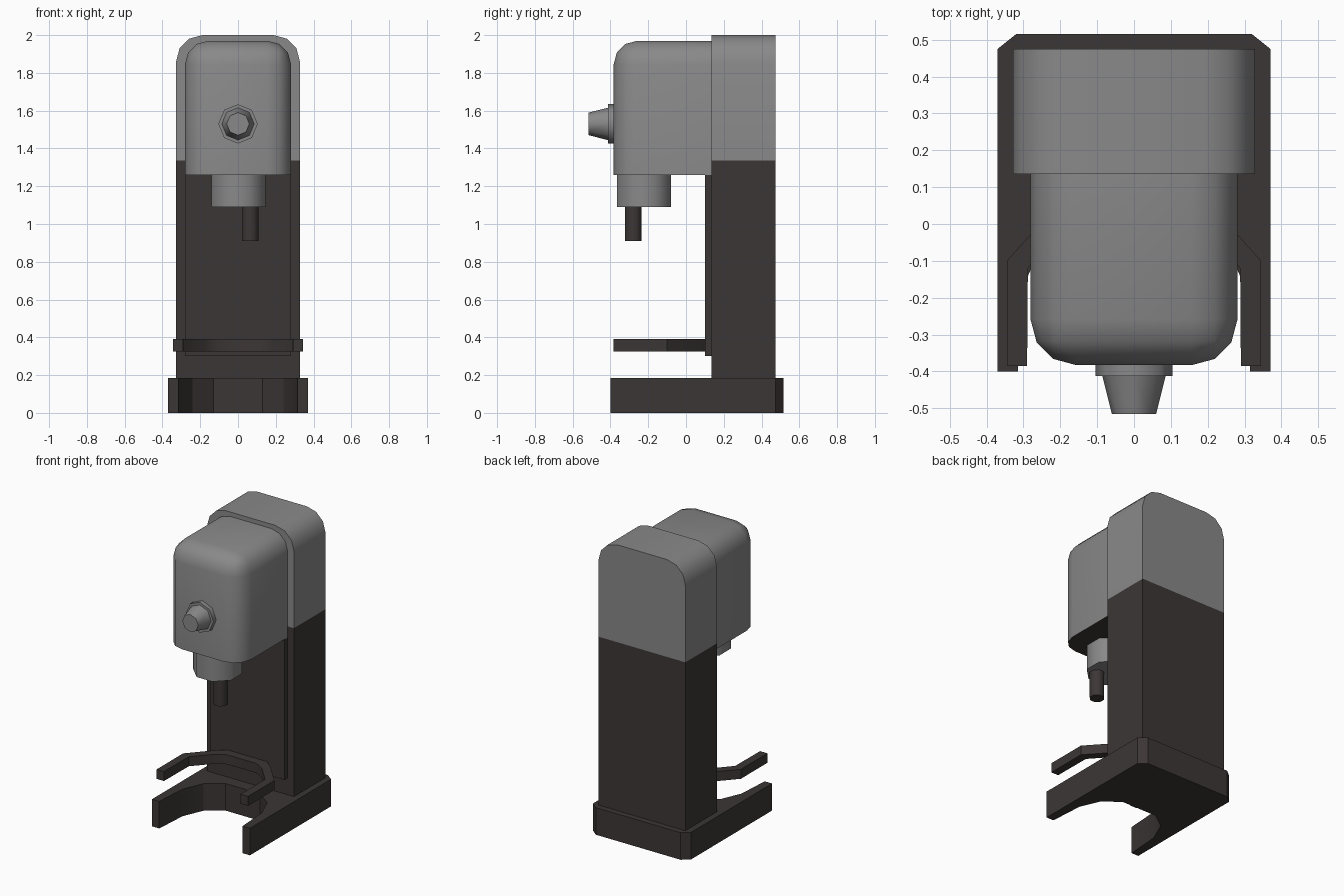
import bpy, bmesh, math
from mathutils import Matrix

if "Cube" in bpy.data.objects:
    bpy.data.objects.remove(bpy.data.objects["Cube"])


def material(name, rgb):
    m = bpy.data.materials.new(name)
    m.diffuse_color = (*rgb, 1)
    m.use_nodes = True
    m.node_tree.nodes["Principled BSDF"].inputs["Base Color"].default_value = m.diffuse_color
    return m


GREY = material("metal grey", (0.25, 0.25, 0.25))
DARK = material("dark brown", (0.046, 0.037, 0.037))


def finish(name, bm, mats, rule=None, angle=50):
    """Turn a bmesh into an object; rule picks the material per face."""
    bmesh.ops.recalc_face_normals(bm, faces=bm.faces)
    for f in bm.faces:
        f.smooth = True
        f.material_index = rule(f) if rule else 0
    me = bpy.data.meshes.new(name)
    bm.to_mesh(me)
    bm.free()
    ob = bpy.data.objects.new(name, me)
    bpy.context.collection.objects.link(ob)
    for m in mats:
        me.materials.append(m)
    bpy.ops.object.select_all(action='DESELECT')
    ob.select_set(True)
    bpy.context.view_layer.objects.active = ob
    bpy.ops.object.shade_smooth_by_angle(angle=math.radians(angle))
    return ob


def box(x, y0, y1, z0, z1):
    bm = bmesh.new()
    bmesh.ops.create_cube(bm, size=1)
    for v in bm.verts:
        v.co = (v.co.x * 2 * x, (y0 + y1) / 2 + v.co.y * (y1 - y0),
                (z0 + z1) / 2 + v.co.z * (z1 - z0))
    return bm


def round_edges(bm, test, r):
    edges = [e for e in bm.edges if test((e.verts[0].co + e.verts[1].co) / 2)]
    bmesh.ops.bevel(bm, geom=edges, offset=r, segments=3, profile=0.5, affect='EDGES')


def slab(half, z0, z1):
    """Extrude a left-right symmetric outline, given by its right half."""
    pts = half + [(-x, y) for x, y in reversed(half)]
    bm = bmesh.new()
    f = bm.faces.new([bm.verts.new((x, y, z0)) for x, y in pts])
    up = bmesh.ops.extrude_face_region(bm, geom=[f])["geom"]
    bmesh.ops.translate(bm, vec=(0, 0, z1 - z0),
                        verts=[v for v in up if isinstance(v, bmesh.types.BMVert)])
    return bm


def cone(name, sides, r0, r1, h, loc, mat, forward=False):
    bm = bmesh.new()
    m = Matrix.Translation(loc)
    if forward:
        m = m @ Matrix.Rotation(math.pi / 2, 4, 'X')
    m = m @ Matrix.Rotation(math.pi / sides if not forward else 0, 4, 'Z')
    bmesh.ops.create_cone(bm, cap_ends=True, segments=sides, radius1=r0, radius2=r1,
                          depth=h, matrix=m)
    finish(name, bm, [mat])


# Forked base: back edge, outer side, leg tip, then the bowl opening
finish("base", slab([(0.32, 0.515), (0.37, 0.475), (0.37, -0.4), (0.315, -0.4),
                     (0.30, -0.17), (0.24, -0.03), (0.13, 0.05)], 0, 0.185),
       [DARK], angle=30)

# Bowl support fork
finish("bowl_fork", slab([(0.14, 0.11), (0.21, 0.05), (0.345, -0.1), (0.345, -0.385),
                          (0.29, -0.385), (0.288, -0.12), (0.18, 0.0), (0.11, 0.04)],
                         0.325, 0.39), [DARK], angle=30)

# Column with rounded shoulders, cut where the colour changes
bm = box(0.328, 0.135, 0.475, 0.18, 2.0)
round_edges(bm, lambda c: abs(c.x) > 0.3 and c.z > 1.9, 0.14)
bmesh.ops.bisect_plane(bm, geom=bm.verts[:] + bm.edges[:] + bm.faces[:],
                       plane_co=(0, 0, 1.335), plane_no=(0, 0, 1))
finish("column", bm, [GREY, DARK], lambda f: int(f.calc_center_median().z < 1.335))

# Raised plate on the column front
finish("column_plate", box(0.28, 0.10, 0.14, 0.30, 1.34), [DARK])

# Motor head, rounded on top and front, dark underneath
bm = box(0.281, -0.383, 0.14, 1.26, 1.97)
round_edges(bm, lambda c: (c.z > 1.9 and c.y < 0.1) or (c.y < -0.3 and abs(c.x) > 0.2), 0.125)
finish("motor_head", bm, [GREY, DARK], lambda f: int(f.normal.z < -0.9))

# Beater socket and shaft
cone("beater_socket", 8, 0.155, 0.155, 0.18, (0.002, -0.222, 1.18), GREY)
cone("beater_shaft", 8, 0.047, 0.047, 0.20, (0.065, -0.279, 1.01), DARK)

# Front knob
cone("knob_flange", 8, 0.104, 0.104, 0.04, (0, -0.393, 1.53), GREY, True)
cone("knob", 8, 0.087, 0.06, 0.107, (0, -0.4615, 1.53), GREY, True)
